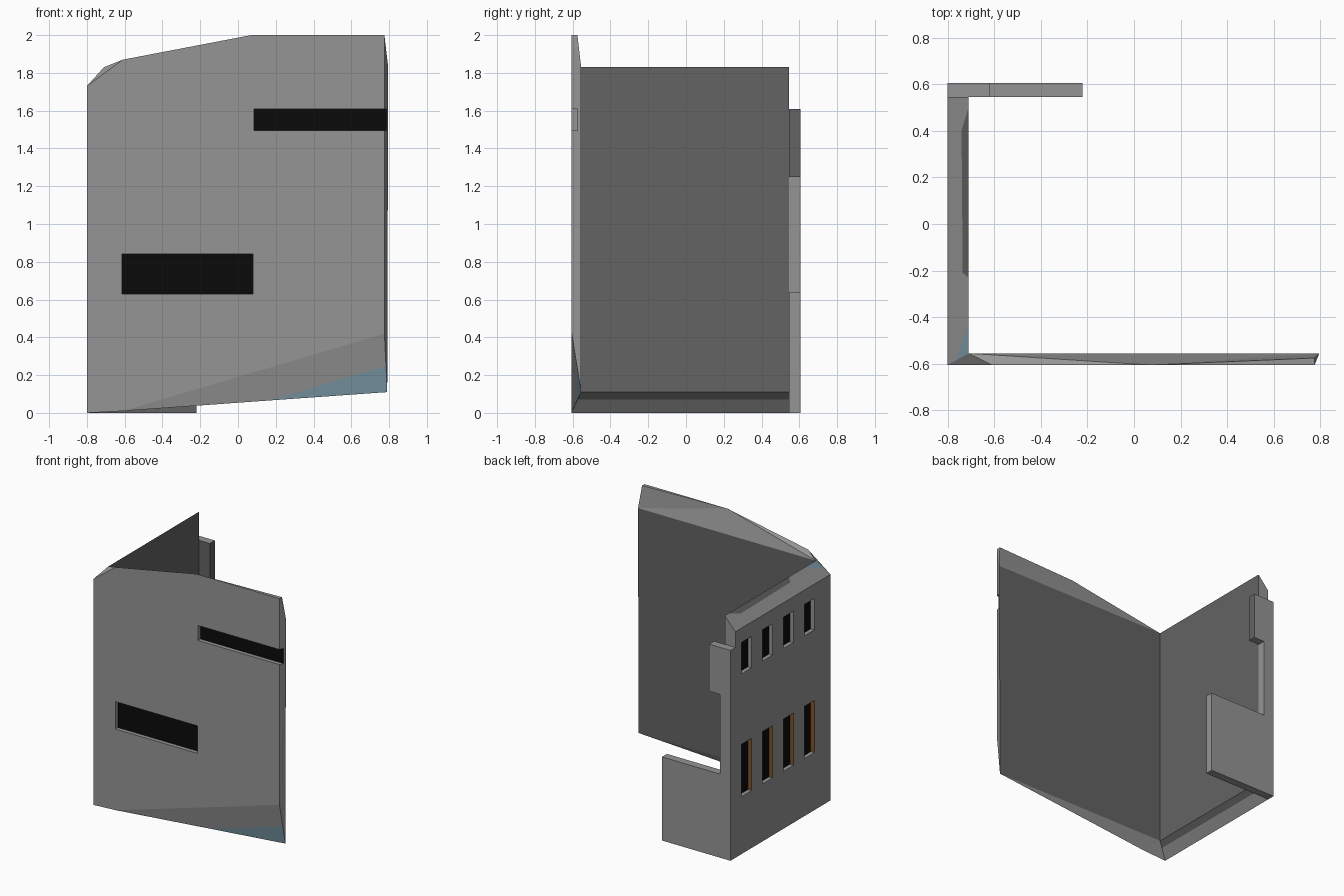
import bpy, bmesh
from mathutils import Vector

if "Cube" in bpy.data.objects:
    bpy.data.objects.remove(bpy.data.objects["Cube"])


def material(name, rgb):
    m = bpy.data.materials.new(name)
    m.diffuse_color = (*rgb, 1)
    m.use_nodes = True
    m.node_tree.nodes["Principled BSDF"].inputs["Base Color"].default_value = m.diffuse_color
    return m


OUTER, INNER, BLACK, BLUE, BROWN = range(5)
MATS = [material("light_concrete", (0.30, 0.30, 0.30)),
        material("dark_interior", (0.125, 0.125, 0.125)),
        material("window_black", (0.003, 0.003, 0.003)),
        material("slate_blue", (0.20, 0.32, 0.39)),
        material("brown_frame", (0.22, 0.09, 0.02))]


def finish(name, bm):
    bmesh.ops.recalc_face_normals(bm, faces=bm.faces[:])
    me = bpy.data.meshes.new(name)
    bm.to_mesh(me)
    bm.free()
    for m in MATS:
        me.materials.append(m)
    ob = bpy.data.objects.new(name, me)
    bpy.context.collection.objects.link(ob)
    return ob


def solid(name, points, faces):
    """points: name -> xyz; faces: ('names', material)."""
    bm = bmesh.new()
    v = {k: bm.verts.new(p) for k, p in points.items()}
    for names, mat in faces:
        bm.faces.new([v[n] for n in names.split()]).material_index = mat
    return finish(name, bm)


def recess(wall, boxes, inward):
    """Cut shallow window recesses; the back is black, some jambs are brown."""
    bm = bmesh.new()
    inward = Vector(inward)
    for lo, hi, framed in boxes:
        lo, hi = Vector(lo), Vector(hi)
        made = bmesh.ops.create_cube(bm, size=1)["verts"]
        for v in made:
            v.co = (lo + hi) / 2 + v.co * (hi - lo)
        for f in {f for v in made for f in v.link_faces}:
            f.normal_update()
            if f.normal.dot(inward) > 0.9:
                f.material_index = BLACK
            elif framed and f.normal.y < -0.9:
                f.material_index = BROWN
    cutter = finish("window_cutter", bm)
    cutter.hide_render = True
    mod = wall.modifiers.new("windows", "BOOLEAN")
    mod.operation, mod.solver, mod.object = "DIFFERENCE", "EXACT", cutter
    bpy.context.view_layer.objects.active = wall
    bpy.ops.object.modifier_apply(modifier=mod.name)
    bpy.data.objects.remove(cutter)


# Front wall: ragged outer face, smaller inner face, sloped broken edges
YO, YI = -0.605, -0.555
front = solid("front_wall", {
    "A0": (-0.80, YO, 0), "A1": (-0.61, YO, 0.01), "A2": (0.775, YO, 0.42),
    "A3": (0.775, YO, 2), "A4": (0.07, YO, 2), "A5": (-0.61, YO, 1.87),
    "A6": (-0.80, YO, 1.73), "T": (0.775, -0.575, 2),
    "B0": (-0.71, YI, 0.11), "B2": (0.79, YI, 0.11),
    "B3": (0.795, YI, 1.83), "B6": (-0.71, YI, 1.83),
    "P": (0.783, -0.578, 0.25), "Q": (0.17, -0.577, 0.066)},
    [("A0 A1 A2 A3 A4 A5 A6", OUTER), ("B0 B2 B3 B6", INNER),
     ("A0 A1 B0", OUTER), ("A1 A2 P Q", OUTER), ("Q P B2", BLUE),
     ("A1 Q B2 B0", OUTER), ("A3 T B3", OUTER), ("A2 A3 B3", OUTER),
     ("A2 B3 B2 P", OUTER), ("A4 A3 T", OUTER), ("A4 T B3", OUTER),
     ("A4 B3 B6", OUTER), ("A5 A4 B6", OUTER), ("A6 A5 B6", OUTER),
     ("A0 B0 B6 A6", OUTER)])
recess(front, [((-0.615, -0.7, 0.63), (0.08, -0.575, 0.84), False),
               ((0.085, -0.7, 1.495), (0.9, -0.575, 1.61), False)], (0, 1, 0))

# Left wall: mitred to the front wall, sloping top and underside
XO, XI, YB = -0.80, -0.71, 0.545


def on_top(x, y):
    return (x, y, 1.83 + (x - XI) / 0.09 * 0.10)


left = solid("left_wall", {
    "a": (XO, YO, 0), "b": (XO, YB, 0),
    "c": (XO, YB, 1.73), "d": (XO, YO, 1.73),
    "e": (XI, YI, 0.11), "f": (XI, YB, 0.11),
    "g": (XI, YB, 1.83), "h": (XI, YI, 1.83),
    "s": (-0.743, -0.573, 0.07), "t": (-0.743, YB, 0.07),
    "i": on_top(XI, 0.50), "j": on_top(XI, -0.23),
    "k": on_top(-0.735, -0.21), "l": on_top(-0.74, 0.40),
    "m": on_top(XI, -0.43), "n": on_top(-0.764, -0.585)},
    [("a b c d", OUTER), ("e f g i j m h", INNER),
     ("a b t s", OUTER), ("s t f e", INNER), ("b t f g c", OUTER),
     ("a s e h n d", OUTER), ("h m n", BLUE), ("i j k l", INNER),
     ("d c g i l k j m n", OUTER)])
windows = []
for i in range(4):
    y = 0.41 - 0.253 * i
    for z0, z1, framed in ((0.44, 0.84, True), (1.38, 1.62, False)):
        windows.append(((-0.9, y - 0.06, z0), (-0.77, y + 0.06, z1), framed))
recess(left, windows, (1, 0, 0))

# Back wall fragment: low block, narrow strip and upper tab
bm = bmesh.new()
outline = [(-0.80, 0), (-0.22, 0), (-0.22, 0.64), (-0.71, 0.64),
           (-0.71, 1.25), (-0.62, 1.25), (-0.62, 1.61), (-0.80, 1.61)]
face = bm.faces.new([bm.verts.new((x, YB, z)) for x, z in outline])
ext = bmesh.ops.extrude_face_region(bm, geom=[face])["geom"]
for v in ext:
    if isinstance(v, bmesh.types.BMVert):
        v.co.y = 0.605
# dark inside face and tab end
for f in bm.faces:
    c = f.calc_center_median()
    if c.y < YB + 0.01 or (c.z > 1.3 and abs(c.x + 0.62) < 0.01):
        f.material_index = INNER
finish("back_wall_fragment", bm)
